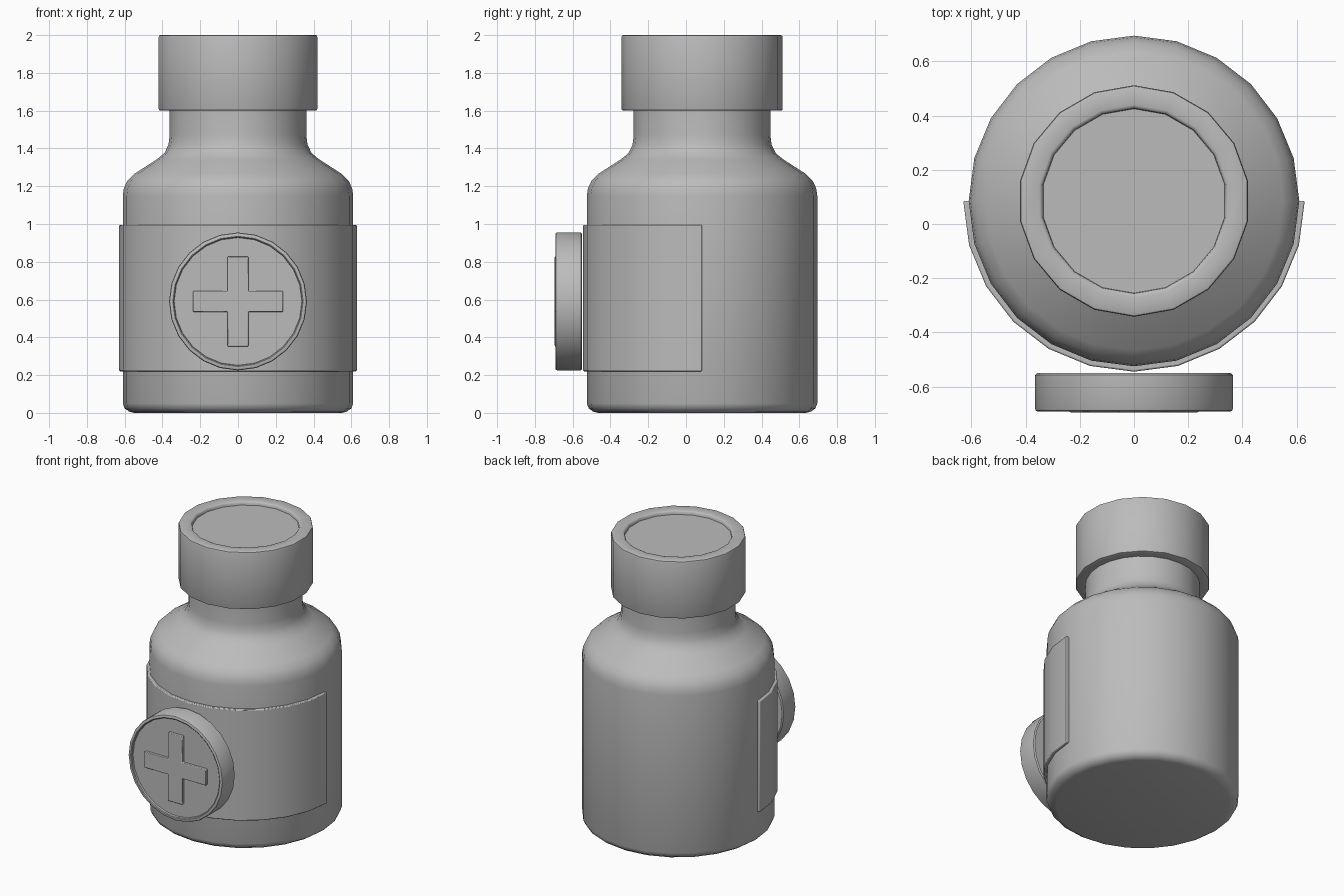
import bpy, bmesh, math
from mathutils import Matrix, Vector

if "Cube" in bpy.data.objects:
    bpy.data.objects.remove(bpy.data.objects["Cube"])

GREY = (0.5, 0.5, 0.5, 1)
mat = bpy.data.materials.new("plain grey")
mat.use_nodes = True
mat.diffuse_color = GREY
mat.node_tree.nodes["Principled BSDF"].inputs["Base Color"].default_value = GREY

CENTRE_Y = 0.085
BADGE_Z = 0.59


def finish(name, bm, matrix, bevel=0.0, angle=35):
    """Turn a bmesh into a named, smooth-shaded object."""
    bmesh.ops.recalc_face_normals(bm, faces=bm.faces)
    mesh = bpy.data.meshes.new(name)
    bm.to_mesh(mesh)
    bm.free()
    mesh.transform(matrix)
    mesh.materials.append(mat)
    obj = bpy.data.objects.new(name, mesh)
    bpy.context.collection.objects.link(obj)
    bpy.ops.object.select_all(action="DESELECT")
    obj.select_set(True)
    bpy.context.view_layer.objects.active = obj
    bpy.ops.object.shade_smooth_by_angle(angle=math.radians(angle))
    if bevel:
        mod = obj.modifiers.new("soft edges", "BEVEL")
        mod.width, mod.segments, mod.limit_method = bevel, 2, "ANGLE"
        mod.angle_limit = math.radians(50)
    return obj


def lathe(name, profile, sides, matrix, angle=35):
    """Closed solid of revolution about z; profile is (radius, z) pairs."""
    bm = bmesh.new()
    rings = []
    for r, z in profile:
        turns = [math.tau * i / sides for i in range(sides)]
        rings.append([bm.verts.new((r * math.sin(a), r * math.cos(a), z)) for a in turns])
    for low, high in zip(rings, rings[1:]):
        for i in range(sides):
            j = (i + 1) % sides
            bm.faces.new((low[i], low[j], high[j], high[i]))
    bm.faces.new(rings[0])
    bm.faces.new(rings[-1])
    return finish(name, bm, matrix, angle=angle)


upright = Matrix.Translation((0, CENTRE_Y, 0))

# Bottle body with rounded base, shoulder and neck
lathe("bottle", [(0.55, 0), (0.575, 0.006), (0.6, 0.024), (0.61, 0.05),
                 (0.61, 1.15), (0.604, 1.19), (0.585, 1.23), (0.55, 1.265),
                 (0.43, 1.342), (0.39, 1.375), (0.368, 1.42), (0.362, 1.47),
                 (0.362, 1.62)], 24, upright)

# Cap with a shallow recessed top
lathe("cap", [(0.36, 1.6), (0.417, 1.6), (0.424, 1.603), (0.427, 1.61),
              (0.427, 1.988), (0.424, 1.997), (0.417, 2.0), (0.355, 2.0),
              (0.347, 1.997), (0.342, 1.99), (0.34, 1.975)], 18, upright)

# Label wrapped around the front half
bm = bmesh.new()
columns = []
for i in range(13):
    a = math.pi + math.pi * i / 12
    c, s = math.cos(a), math.sin(a)
    columns.append([bm.verts.new((r * c, r * s, z))
                    for r, z in ((0.6, 0.22), (0.63, 0.22), (0.63, 0.995), (0.6, 0.995))])
for left, right in zip(columns, columns[1:]):
    for i in range(4):
        j = (i + 1) % 4
        bm.faces.new((left[i], right[i], right[j], left[j]))
bm.faces.new(columns[0])
bm.faces.new(columns[-1])
finish("label", bm, upright, bevel=0.006)

# Round badge with a raised rim, facing the front
facing = Matrix.Translation((0, -0.55, BADGE_Z)) @ Matrix.Rotation(math.pi / 2, 4, "X")
lathe("badge", [(0.358, 0), (0.365, 0.007), (0.365, 0.132), (0.362, 0.139),
                (0.355, 0.142), (0.345, 0.142), (0.34, 0.138), (0.338, 0.125)],
      24, facing)

# Raised plus sign on the badge
bm = bmesh.new()
ARM, HALF = 0.238, 0.055
outline = []
for quarter in range(4):
    turn = Matrix.Rotation(quarter * math.pi / 2, 3, "Z")
    for x, y in ((ARM, -HALF), (ARM, HALF), (HALF, HALF)):
        outline.append(bm.verts.new(turn @ Vector((x, y, 0.115))))
face = bm.faces.new(outline)
extruded = bmesh.ops.extrude_face_region(bm, geom=[face])["geom"]
bmesh.ops.translate(bm, vec=(0, 0, 0.03),
                    verts=[v for v in extruded if isinstance(v, bmesh.types.BMVert)])
finish("plus_sign", bm, facing, bevel=0.004)
